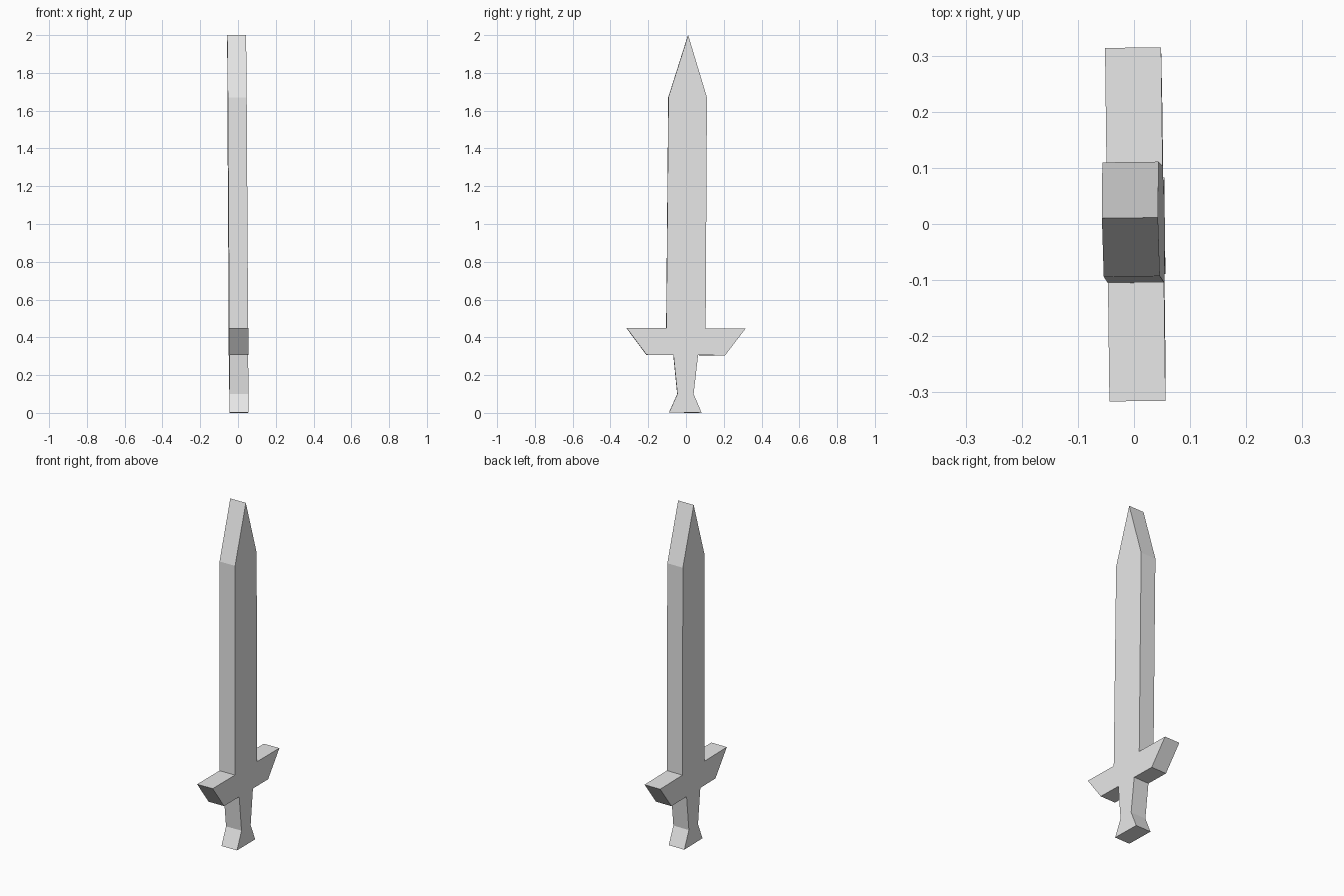
import bpy
import bmesh
from mathutils import Euler, Matrix

cube = bpy.data.objects.get("Cube")
if cube:
    bpy.data.objects.remove(cube, do_unlink=True)

# Single plain grey
grey = bpy.data.materials.new("plain_grey")
grey.use_nodes = True
colour = (0.8, 0.8, 0.8, 1)
grey.diffuse_color = colour
grey.node_tree.nodes["Principled BSDF"].inputs["Base Color"].default_value = colour

THICKNESS = 0.1

# Half silhouette (half width, height), from pommel to blade shoulder
grip = [(0.086, 0.001), (0.043, 0.1), (0.065, 0.306)]
guard = [(0.208, 0.306), (0.315, 0.448), (0.104, 0.448)]
blade = [(0.102, 1.67)]
tip = [(0, 2)]
half = grip + guard + blade
outline = half + tip + [(-y, z) for y, z in reversed(half)]

# Extrude the silhouette into one solid slab
bm = bmesh.new()
verts = [bm.verts.new((-THICKNESS / 2, y, z)) for y, z in outline]
side = bm.faces.new(verts)
result = bmesh.ops.extrude_face_region(bm, geom=[side])
moved = [v for v in result["geom"] if isinstance(v, bmesh.types.BMVert)]
bmesh.ops.translate(bm, verts=moved, vec=(THICKNESS, 0, 0))
bmesh.ops.recalc_face_normals(bm, faces=bm.faces[:])

# Slight lean and twist of the whole sword
lean = Euler((-0.0075, -0.006, 0.0125)).to_matrix().to_4x4()
bm.transform(Matrix.Translation((0.005, -0.004, 0)) @ lean)

mesh = bpy.data.meshes.new("sword")
bm.to_mesh(mesh)
bm.free()
mesh.materials.append(grey)
sword = bpy.data.objects.new("sword", mesh)
bpy.context.collection.objects.link(sword)
